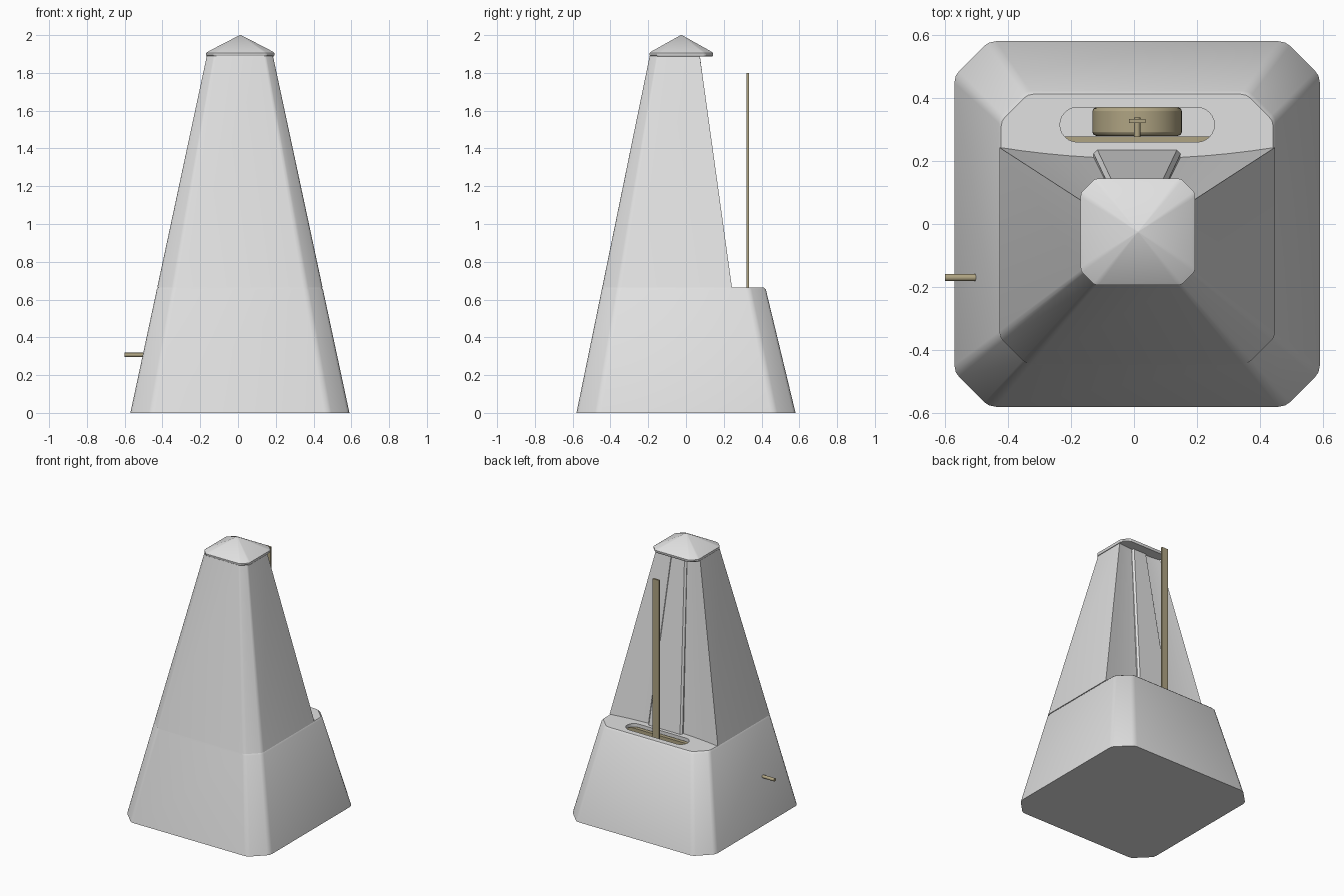
import bpy, bmesh, math

if "Cube" in bpy.data.objects:
    bpy.data.objects.remove(bpy.data.objects["Cube"])


def material(name, rgb):
    m = bpy.data.materials.new(name)
    m.diffuse_color = (*rgb, 1)
    m.use_nodes = True
    m.node_tree.nodes["Principled BSDF"].inputs["Base Color"].default_value = m.diffuse_color
    return m


GREY = material("light grey", (0.75, 0.75, 0.75))
TAN = material("dull brass", (0.43, 0.37, 0.225))


def lerp(a, b, t):
    return a + (b - a) * t


def finish(name, bm, mat, bevel=0):
    bmesh.ops.recalc_face_normals(bm, faces=bm.faces)
    me = bpy.data.meshes.new(name)
    bm.to_mesh(me)
    bm.free()
    ob = bpy.data.objects.new(name, me)
    bpy.context.collection.objects.link(ob)
    me.materials.append(mat)
    if bevel:
        b = ob.modifiers.new("bevel", 'BEVEL')
        b.width, b.segments = bevel, 2
    return ob


def loft(name, rings, mat, bevel=0):
    """Skin a stack of point rings and close both ends."""
    bm = bmesh.new()
    rows = [[bm.verts.new(p) for p in r] for r in rings]
    n = len(rows[0])
    for a, b in zip(rows, rows[1:]):
        for i in range(n):
            j = (i + 1) % n
            bm.faces.new((a[i], a[j], b[j], b[i]))
    bm.faces.new(rows[0][::-1])
    bm.faces.new(rows[-1])
    return finish(name, bm, mat, bevel)


def box(name, x0, x1, y0, y1, z0, z1, mat, bevel=0):
    ring = [(x0, y0), (x1, y0), (x1, y1), (x0, y1)]
    return loft(name, [[(x, y, z) for x, y in ring] for z in (z0, z1)], mat, bevel)


def rod(name, centre, radius, length, axis, mat, sides=16, bevel=0):
    bm = bmesh.new()
    bmesh.ops.create_cone(bm, cap_ends=True, segments=sides, radius1=radius,
                          radius2=radius, depth=length)
    ob = finish(name, bm, mat, bevel)
    ob.location = centre
    ob.rotation_euler = (math.pi / 2, 0, 0) if axis == 'y' else (0, math.pi / 2, 0)
    return ob


# softened chamfer, as distances from the two edges meeting at a corner
CORNER = [(0, 1.2), (.04, 1.0), (.13, .87), (.87, .13), (1.0, .04), (1.2, 0)]


def outline(x0, x1, y0, y1, c, z):
    pts = [(x0 + a * c, y0 + b * c, z) for a, b in CORNER]
    pts += [(x1 - b * c, y0 + a * c, z) for a, b in CORNER]
    pts += [(x1 - a * c, y1 - b * c, z) for a, b in CORNER]
    pts += [(x0 + b * c, y1 - a * c, z) for a, b in CORNER]
    return pts


TOP, LEDGE = 1.89, 0.665


def extents(z):
    t = z / TOP
    return (lerp(-.57, -.165, t), lerp(.59, .185, t), lerp(-.58, -.192, t),
            lerp(.58, .125, t), lerp(.11, .04, t))


def base_ring(z):
    return outline(*extents(z), z)


def tower_ring(z):
    """Chamfered front, shallow concave back."""
    x0, x1, y0, _, c = extents(z)
    back = lerp(.243, .073, (z - LEDGE) / (TOP - LEDGE))
    ring = outline(x0, x1, y0, 1, c, z)[:12]
    half, mid = (x1 - x0) / 2, (x0 + x1) / 2
    for i in range(13):
        u = 1 - i / 6
        ring.append((mid + u * half, back - .08 * half * (1 - u * u), z))
    return ring


# lower case with a slot opening into a hollow
base = loft("lower_case", [base_ring(0), base_ring(LEDGE - .012),
                           outline(*[v + d for v, d in zip(extents(LEDGE), (.006, -.006, .0, -.008, 0))], LEDGE)], GREY)
hollow = box("hollow_cutter", -.33, .35, .2, .39, .1, .64, GREY)
stadium = []
for i in range(26):
    k = i if i < 13 else i - 1
    a = -math.pi / 2 + k * math.pi / 12
    cx = .2 if i < 13 else -.18
    stadium.append((cx + .055 * math.cos(a), .315 + .055 * math.sin(a)))
slot = loft("slot_cutter", [[(x, y, z) for x, y in stadium] for z in (.6, .72)], GREY)
for cutter in (hollow, slot):
    m = base.modifiers.new("cut", 'BOOLEAN')
    m.operation, m.solver, m.object = 'DIFFERENCE', 'EXACT', cutter
    bpy.context.view_layer.objects.active = base
    bpy.ops.object.modifier_apply(modifier=m.name)
for cutter in (hollow, slot):
    bpy.data.objects.remove(cutter)

# upper tower
loft("upper_tower", [tower_ring(LEDGE), tower_ring(TOP)], GREY)

# tapered scale strip on the back
strip = []
for z, x0, x1, y in ((LEDGE, -.128, .148, .235), (1.888, -.052, .072, .074)):
    strip.append([(x0, y - .06, z), (x1, y - .06, z), (x1, y - .012, z), (x1 - .012, y, z),
                  (x0 + .012, y, z), (x0, y - .012, z)])
loft("scale_strip", strip, GREY)

# pyramid cap
cap = [outline(-.165 + d, .19 - d, -.19 + d, .14 - d, .045, z)
       for d, z in ((0, 1.887), (-.004, 1.895), (-.004, 1.905), (.008, 1.914))]
cap.append([(lerp(.0125, x, .02), lerp(-.025, y, .02), 2.0) for x, y, z in cap[-1]])
loft("cap", cap, GREY)

# pendulum, weight and mechanism inside the slot
box("pendulum_rod", -.016, .036, .321, .333, .25, 1.8, TAN)
rod("pendulum_weight", (.01, .325, .3), .142, .09, 'y', TAN, 48, .012)
rod("pendulum_pivot", (.01, .3, .52), .01, .075, 'y', TAN)
box("mechanism_plate", -.3, .32, .245, .277, .12, .635, TAN)

# winding shaft on the left side
rod("winding_shaft", (-.54, -.17, .307), .0115, .12, 'x', TAN)

# smooth shading with sharp edges kept
for ob in bpy.context.scene.objects:
    ob.select_set(True)
    bpy.context.view_layer.objects.active = ob
bpy.ops.object.shade_smooth_by_angle(angle=math.radians(32))
